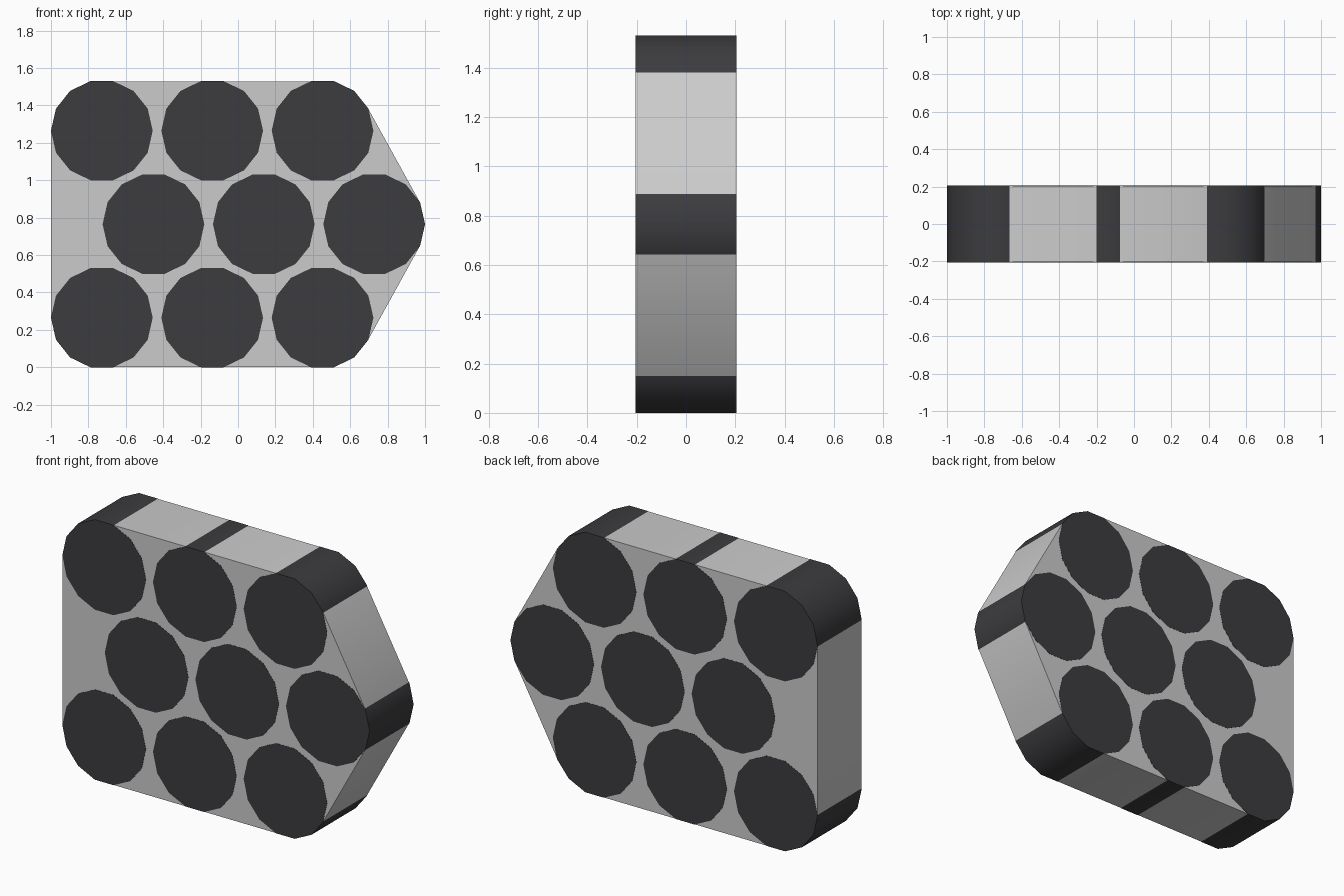
import bpy, bmesh
from math import pi, sin, cos

if "Cube" in bpy.data.objects:
    bpy.data.objects.remove(bpy.data.objects["Cube"])

SIDES = 14
RADIUS = 0.272
HALF = 0.205
ROWS = [(0.265, -0.728), (0.765, -0.452), (1.265, -0.728)]  # height, first x
PITCH = 0.59

dark = bpy.data.materials.new("dark_log")
dark.diffuse_color = (0.045, 0.045, 0.05, 1)
dark.use_nodes = True
dark.node_tree.nodes["Principled BSDF"].inputs["Base Color"].default_value = dark.diffuse_color

centres = [(x0 + PITCH * i, z) for z, x0 in ROWS for i in range(3)]


def ring(cx, cz, r):
    return [(cx + r * cos(2 * pi * k / SIDES), cz + r * sin(2 * pi * k / SIDES))
            for k in range(SIDES)]


def finish(name, bm, mat=None):
    bmesh.ops.recalc_face_normals(bm, faces=bm.faces)
    mesh = bpy.data.meshes.new(name)
    bm.to_mesh(mesh)
    bm.free()
    obj = bpy.data.objects.new(name, mesh)
    bpy.context.collection.objects.link(obj)
    if mat:
        mesh.materials.append(mat)
    bpy.ops.object.select_all(action='DESELECT')
    obj.select_set(True)
    bpy.context.view_layer.objects.active = obj
    bpy.ops.object.shade_smooth_by_angle(angle=0.6)
    return obj


# Nine stacked cylinders lying along y
for n, (cx, cz) in enumerate(centres):
    bm = bmesh.new()
    face = bm.faces.new([bm.verts.new((x, -HALF, z)) for x, z in ring(cx, cz, RADIUS)])
    ext = bmesh.ops.extrude_face_region(bm, geom=[face], use_keep_orig=True)
    moved = [v for v in ext["geom"] if isinstance(v, bmesh.types.BMVert)]
    bmesh.ops.translate(bm, verts=moved, vec=(0, 2 * HALF, 0))
    finish(f"cylinder_{n + 1}", bm, dark)

# Wrapping around the whole stack: hull a hair inside the cylinders
bm = bmesh.new()
for cx, cz in centres:
    for x, z in ring(cx, cz, RADIUS - 0.001):
        for y in (-HALF + 0.001, HALF - 0.001):
            bm.verts.new((x, y, z))
hull = bmesh.ops.convex_hull(bm, input=bm.verts)
loose = {v for v in hull["geom_interior"] + hull["geom_unused"]
         if isinstance(v, bmesh.types.BMVert)}
bmesh.ops.delete(bm, geom=list(loose), context='VERTS')
bmesh.ops.dissolve_limit(bm, angle_limit=0.01, verts=bm.verts, edges=bm.edges)
finish("wrapping", bm)
